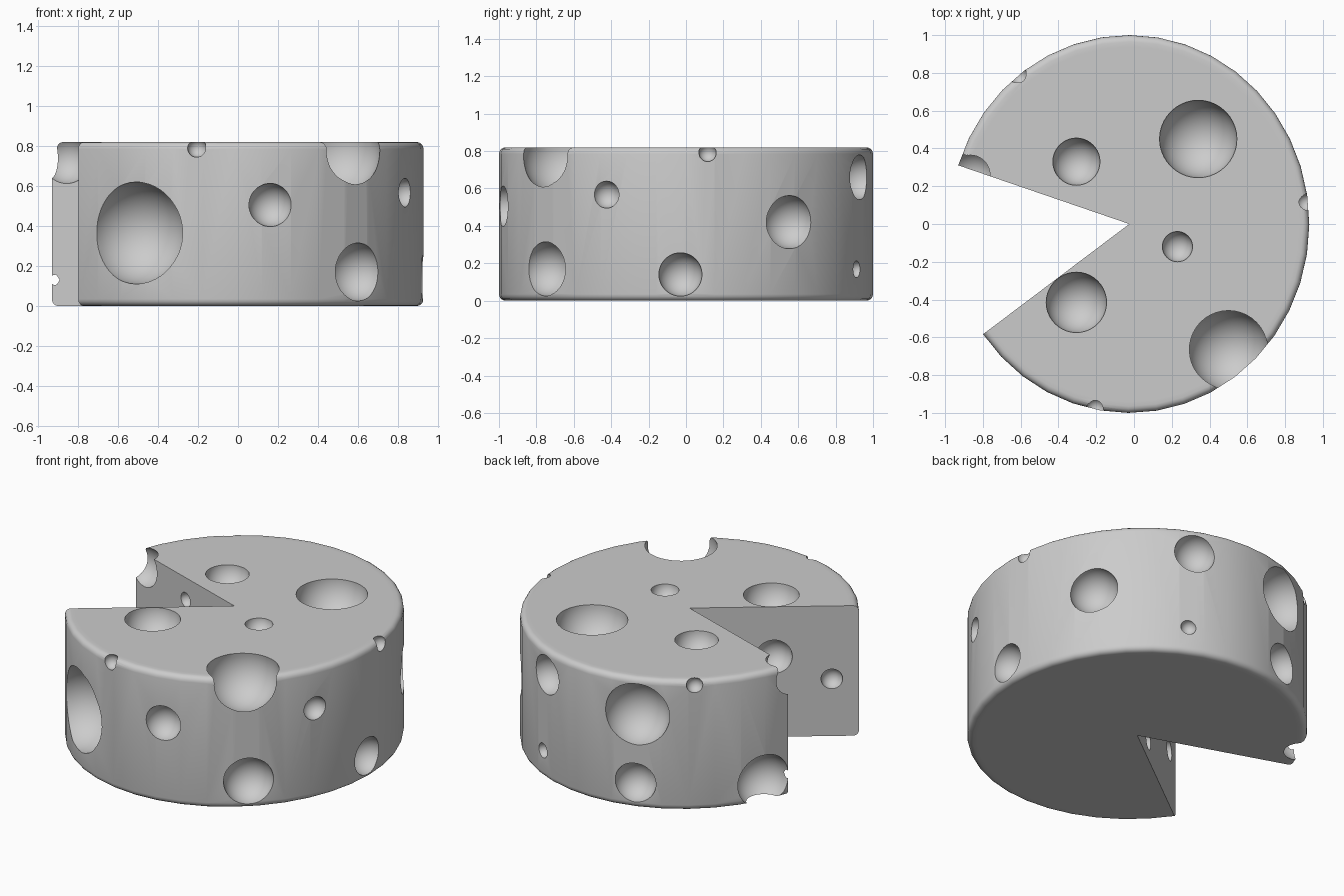
import bpy, bmesh
from math import radians, sin, cos, pi
from mathutils import Matrix, Vector

if "Cube" in bpy.data.objects:
    bpy.data.objects.remove(bpy.data.objects["Cube"])

CX, SX, H, B = -0.025, 0.953, 0.82, 0.035   # centre x, x squash, height, edge radius
A0, A1 = radians(-144.3), radians(161.9)    # start and end of the uncut rind
STEPS = 34


def make_object(name, bm):
    bmesh.ops.recalc_face_normals(bm, faces=bm.faces)
    me = bpy.data.meshes.new(name)
    bm.to_mesh(me)
    bm.free()
    ob = bpy.data.objects.new(name, me)
    bpy.context.collection.objects.link(ob)
    return ob


# Rounded half profile (radius, height) from bottom axis to top axis
arc = [(1 - B + B * sin(i * pi / 8), B - B * cos(i * pi / 8)) for i in range(5)]
profile = [(0, 0), (0.94, 0)] + arc
profile += [(r, H - z) for r, z in reversed(profile)]

# Cheese wheel: sweep the profile, leaving the wedge open, and cap both cut faces
bm = bmesh.new()
rings = []
for i in range(STEPS + 1):
    a = A0 + (A1 - A0) * i / STEPS
    rings.append([bm.verts.new((CX + SX * r * cos(a), r * sin(a), z)) for r, z in profile])
for p, q in zip(rings, rings[1:]):
    for j in range(len(profile) - 1):
        bm.faces.new((p[j], q[j], q[j + 1], p[j + 1]))
bm.faces.new(rings[0])
bm.faces.new(rings[-1])
bmesh.ops.remove_doubles(bm, verts=bm.verts, dist=1e-5)
wheel = make_object("cheese_wheel", bm)

# Holes: x, y, z, radius
holes = [
    # top
    (0.34, 0.45, H, 0.205), (-0.305, 0.33, H, 0.125),
    (0.23, -0.12, H, 0.08), (-0.305, -0.415, H, 0.16),
    # top rim
    (0.50, -0.665, 0.775, 0.212), (-0.205, -0.97, 0.79, 0.047),
    (-0.61, 0.785, 0.79, 0.047), (0.91, 0.115, 0.79, 0.047),
    (-0.865, 0.262, 0.74, 0.13),
    # rind
    (-0.51, -0.86, 0.365, 0.255), (0.162, -0.98, 0.505, 0.108),
    (0.835, -0.425, 0.567, 0.072), (0.60, -0.75, 0.17, 0.145),
    (0.927, -0.03, 0.14, 0.116), (0.768, 0.555, 0.42, 0.142),
    (0.325, 0.93, 0.66, 0.12), (0.36, 0.914, 0.168, 0.045),
    (-0.32, 0.95, 0.592, 0.192), (-0.312, 0.952, 0.16, 0.122),
    (-0.865, 0.46, 0.13, 0.165),
]
# holes on the cut faces: distance from the tip, height, radius
d_front, d_back = Vector((-0.798, -0.602)), Vector((-0.946, 0.324))
for d, t, z, r in [(d_front, 0.483, 0.505, 0.105), (d_front, 0.814, 0.36, 0.062),
                   (d_front, 0.28, 0.13, 0.06), (d_back, 0.474, 0.68, 0.045)]:
    holes.append((CX + d.x * t, d.y * t, z, r))

bm = bmesh.new()
for x, y, z, r in holes:
    bmesh.ops.create_uvsphere(bm, u_segments=40, v_segments=24, radius=r,
                              matrix=Matrix.Translation((x, y, z)) @ Matrix.Rotation(0.13, 4, 'X'))
cutter = make_object("hole_cutter", bm)
cutter.hide_render = True

# Cut the holes, then smooth everything but the crisp edges
mod = wheel.modifiers.new("holes", 'BOOLEAN')
mod.operation = 'DIFFERENCE'
mod.solver = 'EXACT'
mod.object = cutter
bpy.context.view_layer.objects.active = wheel
wheel.select_set(True)
bpy.ops.object.modifier_apply(modifier=mod.name)
bpy.data.objects.remove(cutter, do_unlink=True)
bpy.ops.object.shade_smooth_by_angle(angle=radians(30))
